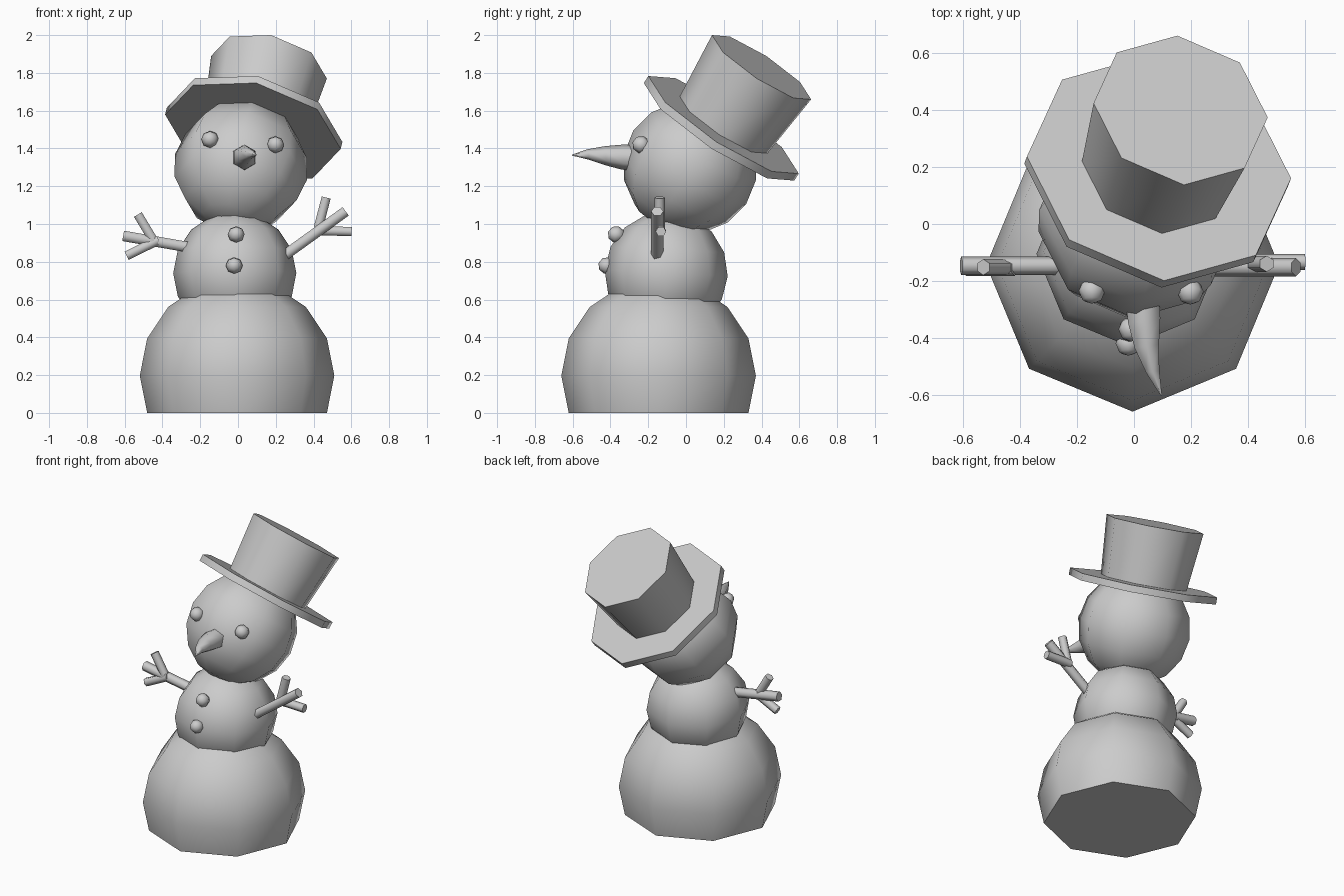
import bpy, bmesh
from math import sin, cos, pi, radians
from mathutils import Vector, Matrix

if "Cube" in bpy.data.objects:
    bpy.data.objects.remove(bpy.data.objects["Cube"])


def frame(origin, axis, side):
    """Matrix with local z along axis and local x close to side."""
    z = Vector(axis).normalized()
    y = z.cross(Vector(side)).normalized()
    x = y.cross(z)
    m = Matrix((x, y, z)).transposed().to_4x4()
    m.translation = Vector(origin)
    return m


def loft(name, rings, sides):
    """Skin a list of (matrix, radius) circles and cap both ends."""
    bm = bmesh.new()
    loops = []
    for m, r in rings:
        loops.append([bm.verts.new(m @ Vector((r * cos(2 * pi * i / sides), r * sin(2 * pi * i / sides), 0)))
                      for i in range(sides)])
    for a, b in zip(loops, loops[1:]):
        for i in range(sides):
            j = (i + 1) % sides
            bm.faces.new((a[i], a[j], b[j], b[i]))
    bm.faces.new(loops[0][::-1])
    bm.faces.new(loops[-1])
    bmesh.ops.remove_doubles(bm, verts=bm.verts, dist=0.0005)
    bmesh.ops.recalc_face_normals(bm, faces=bm.faces)
    mesh = bpy.data.meshes.new(name)
    bm.to_mesh(mesh)
    bm.free()
    ob = bpy.data.objects.new(name, mesh)
    bpy.context.collection.objects.link(ob)
    bpy.ops.object.select_all(action='DESELECT')
    ob.select_set(True)
    bpy.context.view_layer.objects.active = ob
    bpy.ops.object.shade_smooth_by_angle(angle=radians(65))
    return ob


def lathe(name, m, profile, sides=8):
    return loft(name, [(m @ Matrix.Translation((0, 0, z)), r) for r, z in profile], sides)


def ball(name, m, radius, first=0, steps=8, sides=8):
    angles = [-pi / 2 + pi * i / steps for i in range(first, steps + 1)]
    return lathe(name, m, [(radius * cos(a), radius * sin(a)) for a in angles], sides)


def stick(name, start, end, radius):
    start, end = Vector(start), Vector(end)
    m = frame(start, end - start, (0, 1, 0))
    return lathe(name, m, [(radius, 0), (radius, (end - start).length)], 6)


X, UP = (1, 0, 0), (0, 0, 1)
TILT, TILT_X = (0.204, 0.539, 0.817), (0.977, -0.08, -0.19)

# Snow balls; the lowest is cut flat on the ground
ball("lower_body", frame((-0.005, -0.145, 0.197), UP, X), 0.515, first=3)
ball("upper_body", frame((-0.017, -0.105, 0.74), (0, 0.05, 1), X), 0.326)
ball("head", frame((0.015, 0.02, 1.30), TILT, TILT_X), 0.357)

# Top hat leaning with the head
hat = frame((0.088, 0.199, 1.525), TILT, TILT_X)
lathe("hat_brim", hat, [(0.475, -0.045), (0.475, 0)])
lathe("hat_crown", hat, [(0.275, -0.02), (0.313, 0.373)])

# Eyes and buttons
for i, p in enumerate([(-0.148, -0.235, 1.448), (0.198, -0.238, 1.42)]):
    ball(f"eye_{i + 1}", frame(p, (0, -1, 0.3), X), 0.047, steps=4)
for i, p in enumerate([(-0.01, -0.37, 0.945), (-0.02, -0.42, 0.78)]):
    ball(f"button_{i + 1}", frame(p, (0, -1, 0.3), X), 0.045, steps=4)

# Curved carrot nose
nose = [((0.03, -0.27, 1.35), 0.069), ((0.036, -0.34, 1.354), 0.066), ((0.045, -0.43, 1.362), 0.050),
        ((0.066, -0.52, 1.369), 0.027), ((0.096, -0.603, 1.365), 0.003)]
loft("nose", [(frame(p, (0.15, -1, 0), UP), r) for p, r in nose], 6)

# Twig arms with two side fingers each
arms = {
    "left": [((-0.22, -0.147, 0.87), (-0.608, -0.147, 0.937)),
             ((-0.44, -0.152, 0.90), (-0.53, -0.152, 1.05)),
             ((-0.42, -0.155, 0.915), (-0.59, -0.155, 0.832))],
    "right": [((0.22, -0.152, 0.815), (0.57, -0.152, 1.067)),
              ((0.425, -0.14, 0.98), (0.467, -0.14, 1.14)),
              ((0.41, -0.133, 0.965), (0.602, -0.133, 0.96))],
}
for side, twigs in arms.items():
    for i, (a, b) in enumerate(twigs):
        stick(f"{side}_arm" if i == 0 else f"{side}_finger_{i}", a, b, 0.032 if i == 0 else 0.028)
